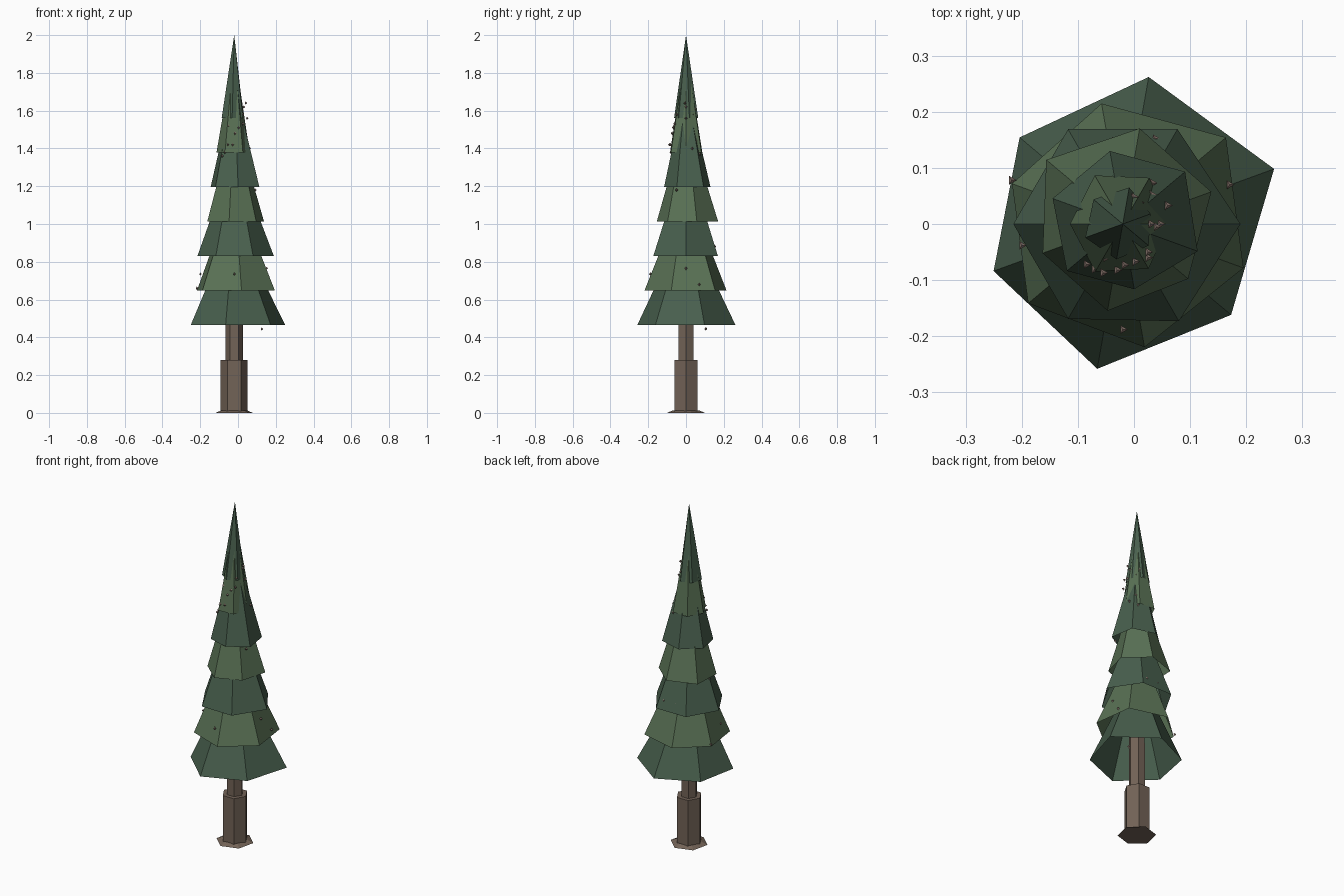
import bpy, bmesh
from math import cos, sin, radians

if "Cube" in bpy.data.objects:
    bpy.data.objects.remove(bpy.data.objects["Cube"])

CX = -0.02  # trunk axis


def material(name, rgb):
    m = bpy.data.materials.new(name)
    m.diffuse_color = (*rgb, 1)
    m.use_nodes = True
    m.node_tree.nodes["Principled BSDF"].inputs["Base Color"].default_value = m.diffuse_color
    return m


BARK = material("bark", (0.17, 0.125, 0.095))
DARK = material("dark_needles", (0.065, 0.115, 0.075))
LIGHT = material("light_needles", (0.10, 0.165, 0.09))
CONE = material("pine_cone", (0.28, 0.20, 0.17))


def frustum(name, radii, angle, z0, z1, top, mat, bottom_cap=True, top_cap=True):
    """Six-sided skirt; top is the ratio of upper to lower radius."""
    bm = bmesh.new()

    def ring(z, k):
        return [bm.verts.new((CX + r * k * cos(radians(angle + 60 * i)),
                              r * k * sin(radians(angle + 60 * i)), z))
                for i, r in enumerate(radii)]

    low = ring(z0, 1)
    if top > 0:
        up = ring(z1, top)
        for i in range(6):
            j = (i + 1) % 6
            bm.faces.new((low[i], low[j], up[j], up[i]))
        if top_cap:
            bm.faces.new(up)
    else:
        tip = bm.verts.new((CX, 0, z1))
        for i in range(6):
            bm.faces.new((low[i], low[(i + 1) % 6], tip))
    if bottom_cap:
        bm.faces.new(low[::-1])
    me = bpy.data.meshes.new(name)
    bm.to_mesh(me)
    bm.free()
    me.materials.append(mat)
    ob = bpy.data.objects.new(name, me)
    bpy.context.collection.objects.link(ob)


# trunk: root flare, thick foot, slim upper stem
frustum("root_flare", [0.103] * 6, 17, 0, 0.013, 0.7, BARK)
frustum("lower_trunk", [0.0715] * 6, 0, 0, 0.28, 1, BARK)
frustum("upper_trunk", [0.046] * 6, 0, 0.28, 0.85, 0.95, BARK)

# needle tiers: uneven hexagons, open below, each turned 20 degrees
TIERS = [
    (20, (0.287, 0.266, 0.24, 0.245, 0.262, 0.252)),
    (40, (0.24, 0.218, 0.21, 0.22, 0.223, 0.229)),
    (0, (0.21, 0.195, 0.195, 0.195, 0.195, 0.20)),
    (20, (0.168, 0.173, 0.178, 0.152, 0.157, 0.152)),
    (40, (0.145, 0.132, 0.133, 0.13, 0.118, 0.142)),
    (0, (0.082, 0.095, 0.10, 0.094, 0.098, 0.092)),
    (20, (0.053, 0.066, 0.068, 0.071, 0.064, 0.06)),
]
for i, (angle, radii) in enumerate(TIERS):
    z = 0.465 + 0.1825 * i
    last = i == len(TIERS) - 1
    frustum(f"needle_tier_{i + 1}", radii, angle, z, 2.0 if last else z + 0.44,
            0 if last else 0.2, LIGHT if i % 2 else DARK, False)

# tiny cones: three-sided bipyramids on the needles
SPOTS = [
    (0.125, 0.105, 0.445), (-0.02, -0.188, 0.735), (-0.2, -0.038, 0.735),
    (0.15, 0, 0.765), (0.17, 0.07, 0.68), (-0.218, 0.078, 0.66),
    (0.038, 0.152, 0.88), (-0.035, 0.148, 0.88), (-0.15, 0.0, 1.0),
    (0.09, -0.05, 1.18), (-0.085, -0.072, 1.36), (-0.07, -0.08, 1.38),
    (-0.055, -0.087, 1.42), (-0.03, -0.082, 1.42), (-0.017, -0.073, 1.48),
    (0.002, -0.067, 1.51), (0.025, -0.06, 1.53), (0.025, -0.05, 1.58),
    (-0.05, -0.06, 1.52), (0.047, 0, 1.56), (0.03, 0, 1.62),
    (0.06, 0.033, 1.40), (0.032, 0.052, 1.44), (0.033, 0.073, 1.37),
    (0.01, 0.038, 1.58), (0, 0.048, 1.61), (0.04, -0.005, 1.64),
]
bm = bmesh.new()
for x, y, z in SPOTS:
    tri = [bm.verts.new((x + 0.009 * cos(radians(a)), y + 0.009 * sin(radians(a)), z))
           for a in (0, 120, 240)]
    up, down = (bm.verts.new((x, y, z + d)) for d in (0.009, -0.009))
    for k in range(3):
        a, b = tri[k], tri[(k + 1) % 3]
        bm.faces.new((a, b, up))
        bm.faces.new((b, a, down))
me = bpy.data.meshes.new("pine_cones")
bm.to_mesh(me)
bm.free()
me.materials.append(CONE)
bpy.context.collection.objects.link(bpy.data.objects.new("pine_cones", me))
